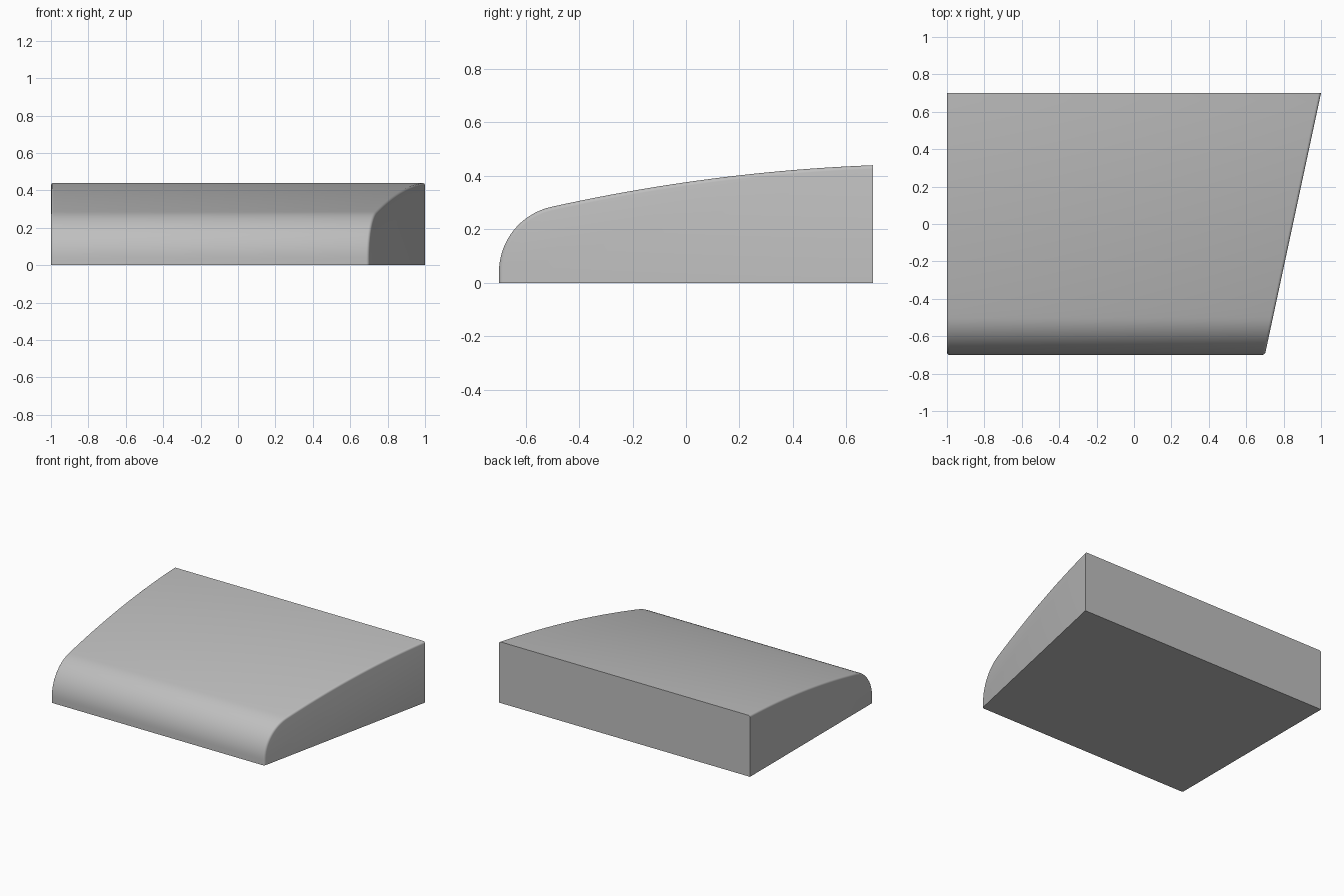
import bpy, bmesh
from math import sin, cos, radians

cube = bpy.data.objects.get("Cube")
if cube:
    bpy.data.objects.remove(cube)

grey = bpy.data.materials.new("light_grey")
grey.use_nodes = True
colour = (0.52, 0.52, 0.52, 1)
grey.diffuse_color = colour
grey.node_tree.nodes["Principled BSDF"].inputs["Base Color"].default_value = colour

# Side profile: round nose, then a gently arched top
radius, centre_y, centre_z = 0.25, -0.45, 0.04
profile = [(-0.7, 0)]
for i in range(19):
    a = radians(78 * i / 18)
    profile.append((centre_y - radius * cos(a), centre_z + radius * sin(a)))
start_y, start_z = profile[-1]
end_y, end_z = 0.7, 0.44
for i in range(1, 25):
    t = i / 24
    rise = (end_z - start_z) * t + 0.13 * t * (1 - t) * 0.85 / 2 * 2
    profile.append((start_y + (end_y - start_y) * t, start_z + rise * 0.999))
profile[-1] = (end_y, end_z)
profile.append((end_y, 0))


def slanted_x(y):
    return 0.85 + 0.3 * y / 1.4


# Wedge body, square on one side and raked on the other
bm = bmesh.new()
near = [bm.verts.new((-1, y, z)) for y, z in profile]
far = [bm.verts.new((slanted_x(y), y, z)) for y, z in profile]
n = len(profile)
side_a = bm.faces.new(near)
side_b = bm.faces.new(far[::-1])
for i in range(n):
    j = (i + 1) % n
    bm.faces.new((near[j], near[i], far[i], far[j]))
bmesh.ops.recalc_face_normals(bm, faces=bm.faces)

# Soften the two upper side edges
rims = [e for s in (side_a, side_b) for e in s.edges
        if not all(v.co.z < 0.001 for v in e.verts)
        and not all(v.co.y > 0.699 for v in e.verts)]
bmesh.ops.bevel(bm, geom=rims, offset=0.014, offset_type='OFFSET',
                segments=4, profile=0.5, affect='EDGES', clamp_overlap=True)

mesh = bpy.data.meshes.new("wedge_body")
bm.to_mesh(mesh)
bm.free()
mesh.materials.append(grey)
body = bpy.data.objects.new("wedge_body", mesh)
bpy.context.collection.objects.link(body)
bpy.context.view_layer.objects.active = body
body.select_set(True)
bpy.ops.object.shade_smooth_by_angle(angle=radians(35))
